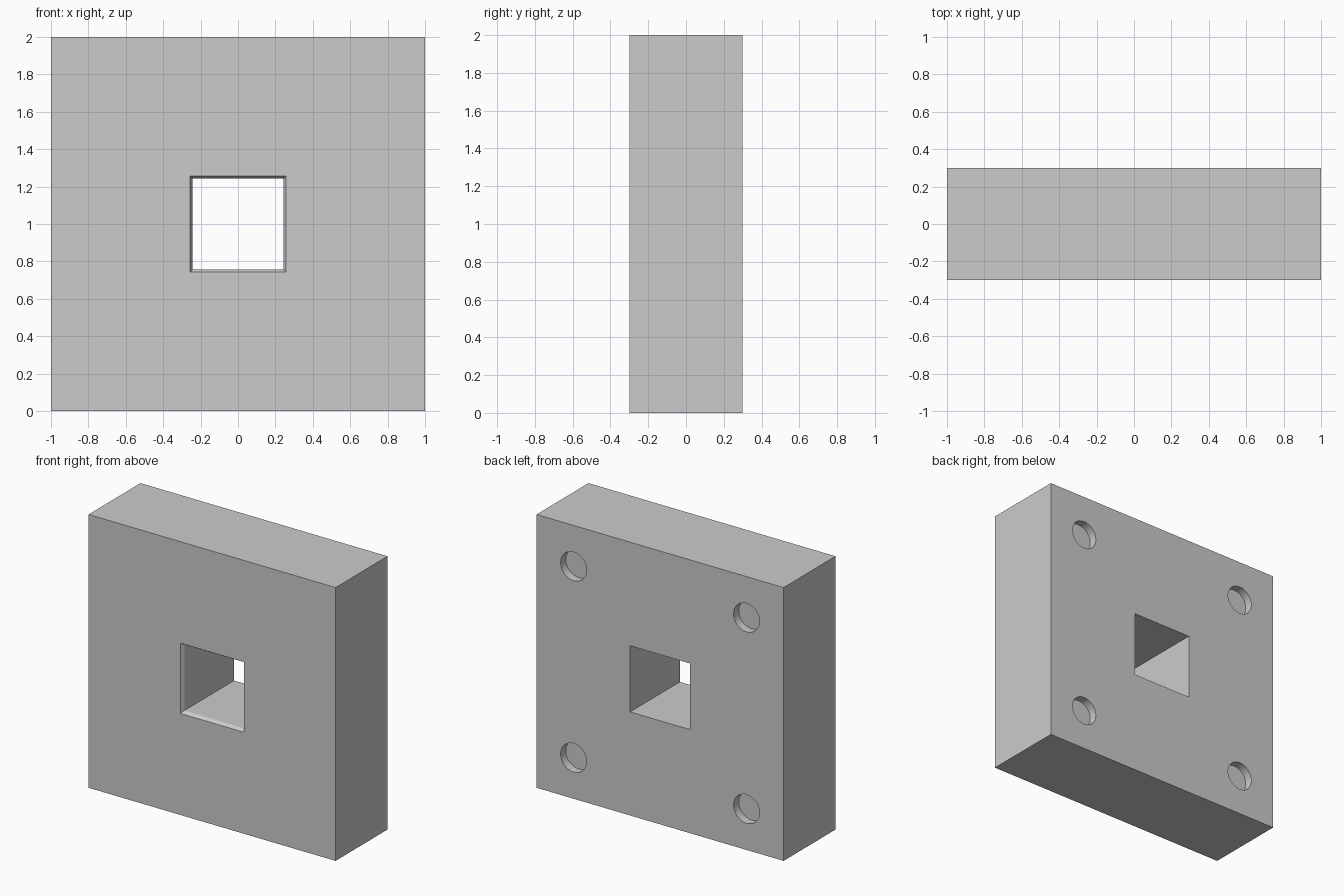
import bpy, bmesh, math
from mathutils import Matrix

if "Cube" in bpy.data.objects:
    bpy.data.objects.remove(bpy.data.objects["Cube"])


def make_object(name, bm):
    bmesh.ops.recalc_face_normals(bm, faces=bm.faces)
    mesh = bpy.data.meshes.new(name)
    bm.to_mesh(mesh)
    bm.free()
    ob = bpy.data.objects.new(name, mesh)
    bpy.context.collection.objects.link(ob)
    return ob


def cut(target, cutter):
    mod = target.modifiers.new(cutter.name, 'BOOLEAN')
    mod.operation = 'DIFFERENCE'
    mod.solver = 'EXACT'
    mod.object = cutter
    bpy.context.view_layer.objects.active = target
    bpy.ops.object.modifier_apply(modifier=mod.name)
    bpy.data.objects.remove(cutter)


# Thick square plate
bm = bmesh.new()
bmesh.ops.create_cube(bm, size=1, matrix=Matrix.Translation((0, 0, 1))
                      @ Matrix.Diagonal((2, 0.6, 2, 1)))
plate = make_object("square_plate", bm)

# Square through-hole with a small chamfer at the front: (y, half width)
bm = bmesh.new()
sections = [(-0.4, 0.257), (-0.3, 0.257), (-0.275, 0.242), (0.4, 0.242)]
loops = [[bm.verts.new((sx * h, y, 1 + sz * h))
          for sx, sz in ((-1, -1), (1, -1), (1, 1), (-1, 1))]
         for y, h in sections]
for a, b in zip(loops, loops[1:]):
    for i in range(4):
        j = (i + 1) % 4
        bm.faces.new((a[i], a[j], b[j], b[i]))
bm.faces.new(loops[0])
bm.faces.new(loops[-1])
cut(plate, make_object("square_hole_cutter", bm))

# Four shallow round sockets in the back face
DEPTH = 0.06
bm = bmesh.new()
for x in (-0.7, 0.7):
    for z in (0.3, 1.7):
        bmesh.ops.create_cone(
            bm, cap_ends=True, segments=32, radius1=0.105, radius2=0.105,
            depth=2 * DEPTH,
            matrix=Matrix.Translation((x, 0.3, z))
            @ Matrix.Rotation(math.pi / 2, 4, 'X'))
cut(plate, make_object("socket_cutter", bm))

# Smooth the socket walls, keep the edges sharp
plate.select_set(True)
bpy.context.view_layer.objects.active = plate
bpy.ops.object.shade_smooth_by_angle(angle=math.radians(20))
